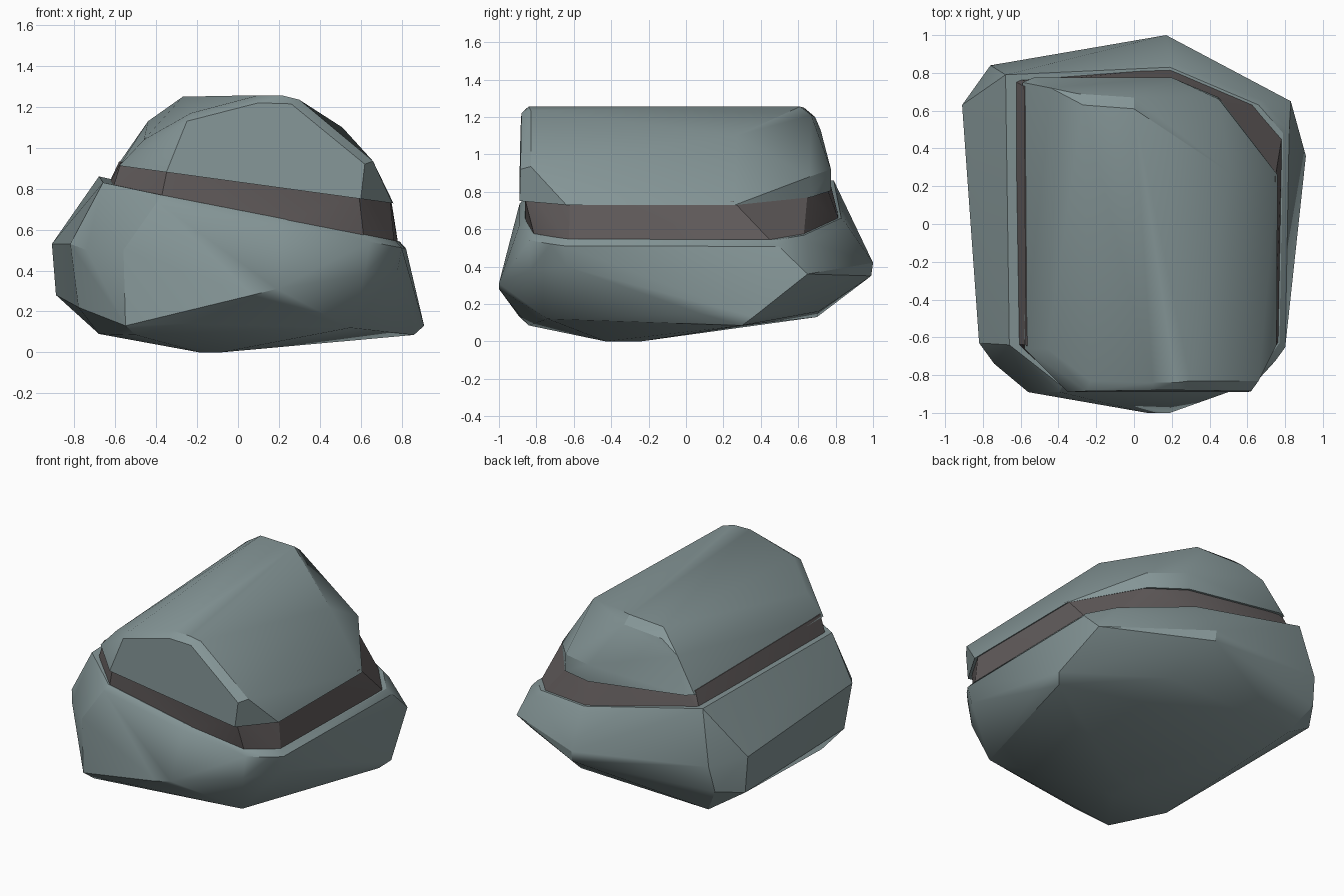
import bpy, bmesh, math

def material(name, rgb):
    m = bpy.data.materials.new(name)
    m.diffuse_color = (*rgb, 1)
    return m

stone = material("stone", (0.235, 0.305, 0.31))
seam = material("seam", (0.125, 0.11, 0.11))

# Sloping planes that bound the crack
low = lambda x: 0.825 - (x + 0.66) * 0.195
high = lambda x: 0.915 - (x + 0.6) * 0.137

def hull(name, points, mat, bevel=0):
    bm = bmesh.new()
    for p in points:
        bm.verts.new(p)
    res = bmesh.ops.convex_hull(bm, input=bm.verts)
    junk = {g for g in res["geom_interior"] + res["geom_unused"]
            if isinstance(g, bmesh.types.BMVert)}
    bmesh.ops.delete(bm, geom=list(junk), context='VERTS')
    bmesh.ops.dissolve_limit(bm, angle_limit=math.radians(3),
                             verts=bm.verts, edges=bm.edges)
    bmesh.ops.recalc_face_normals(bm, faces=bm.faces)
    me = bpy.data.meshes.new(name)
    bm.to_mesh(me)
    bm.free()
    me.materials.append(mat)
    ob = bpy.data.objects.new(name, me)
    bpy.context.collection.objects.link(ob)
    bpy.context.view_layer.objects.active = ob
    ob.select_set(True)
    bpy.ops.object.shade_smooth_by_angle(angle=math.radians(28))
    ob.select_set(False)
    return ob

# Outline of the crack, seen from above
rim = [(-0.65, 0.77), (0.19, 0.83), (0.66, 0.63), (0.79, 0.48), (0.77, -0.63),
       (0.72, -0.7), (0.62, -0.81), (0.2, -0.86), (-0.38, -0.86), (-0.62, -0.64)]

# Lower boulder: chamfered rim, bulging waist, tapered underside
lower = [(x, y, low(x)) for x, y in rim]
lower += [(x * 1.04, y * 1.035, low(x) - 0.035) for x, y in rim]
lower += [
    (-0.68, 0.79, 0.86), (-0.66, -0.64, 0.83),
    (-0.91, 0.63, 0.53), (-0.89, 0.63, 0.28), (-0.76, 0.84, 0.5), (-0.78, 0.8, 0.32),
    (-0.82, -0.63, 0.53), (-0.78, -0.6, 0.22), (-0.74, -0.74, 0.5),
    (-0.56, -0.89, 0.5), (-0.55, -0.89, 0.13), (-0.28, -0.89, 0.14),
    (0.07, -1.0, 0.28), (0.19, -1.0, 0.31), (0.62, -0.83, 0.38), (0.78, -0.64, 0.4),
    (0.55, -0.74, 0.12), (0.85, 0.07, 0.15), (0.91, 0.36, 0.13), (0.86, 0.3, 0.085),
    (0.83, 0.65, 0.36), (0.17, 1.0, 0.42), (0.17, 0.99, 0.35),
    (-0.66, 0.7, 0.13), (0.3, 0.71, 0.16), (-0.68, -0.5, 0.09), (-0.5, -0.84, 0.085),
    (-0.19, -0.43, 0), (-0.08, -0.43, 0), (-0.19, -0.24, 0), (-0.08, -0.24, 0)]
hull("lower_boulder", lower, stone)

# Outline of the cap's underside
cap_base = [(-0.59, 0.75), (-0.53, 0.775), (0.2, 0.775), (0.45, 0.67), (0.76, 0.26),
            (0.755, -0.64), (0.64, -0.83), (0.6, -0.89), (-0.35, -0.89), (-0.58, -0.66)]

# Dark core filling the crack, tapering up to the cap
core = [(x * 0.995, y * 0.995, low(x) - 0.03) for x, y in rim]
core += [(x * 0.985, y * 0.97, high(x) + 0.02) for x, y in cap_base]
hull("crack_core", core, seam)

# Cap boulder: sloping sides up to a long ridge
cap = [(x, y, high(x)) for x, y in cap_base]
cap += [
    (-0.44, 0.72, 1.13), (-0.27, 0.63, 1.25), (0.0, 0.61, 1.255), (-0.3, 0.69, 1.2),
    (0.0, 0.67, 1.21), (0.2, 0.775, 0.92), (0.45, 0.66, 0.88), (0.51, 0.27, 1.1),
    (0.66, -0.83, 0.935), (0.62, -0.885, 0.92), (0.3, -0.83, 1.235), (0.26, -0.88, 1.215),
    (0.22, -0.84, 1.255), (0.1, -0.84, 1.257), (0.1, -0.88, 1.22),
    (-0.23, -0.83, 1.17), (-0.25, -0.885, 1.13), (-0.46, -0.66, 1.04)]
hull("cap_boulder", cap, stone)
